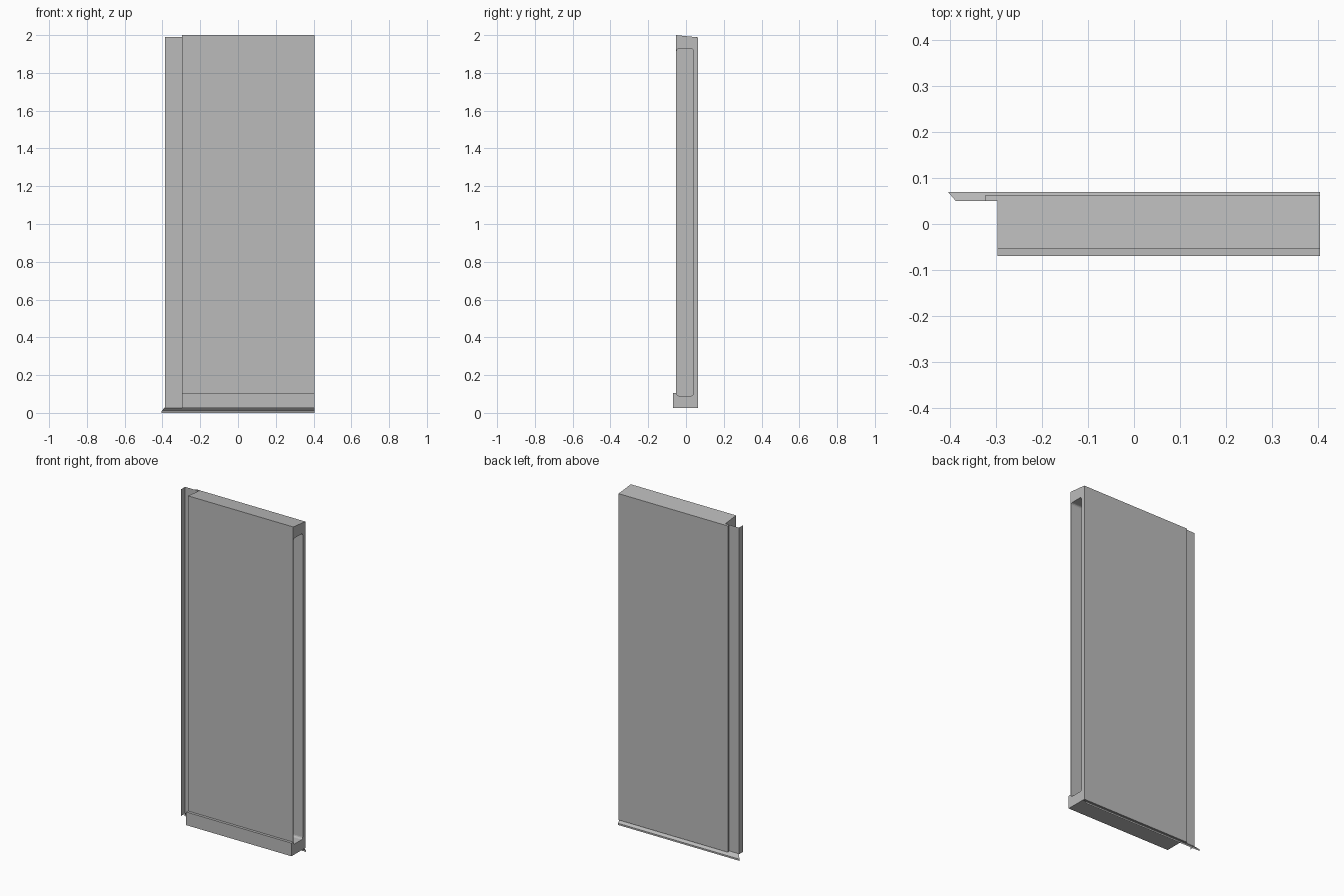
import bpy, bmesh, math

cube = bpy.data.objects.get("Cube")
if cube:
    bpy.data.objects.remove(cube, do_unlink=True)

grey = bpy.data.materials.new("panel grey")
grey.use_nodes = True
colour = (0.5, 0.5, 0.5, 1)
grey.diffuse_color = colour
grey.node_tree.nodes["Principled BSDF"].inputs["Base Color"].default_value = colour

LEFT, RIGHT, JAMB = -0.296, 0.404, -0.387
BASE, BACK, REBATE = 0.027, 0.063, 0.05


def finish(name, bm):
    mesh = bpy.data.meshes.new(name)
    bm.to_mesh(mesh)
    bm.free()
    mesh.materials.append(grey)
    obj = bpy.data.objects.new(name, mesh)
    bpy.context.collection.objects.link(obj)
    return obj


def prism(name, profile, x0, x1):
    """Extrude a (y, z) profile along x."""
    bm = bmesh.new()
    face = bm.faces.new([bm.verts.new((x0, y, z)) for y, z in profile])
    ext = bmesh.ops.extrude_face_region(bm, geom=[face])
    verts = [v for v in ext["geom"] if isinstance(v, bmesh.types.BMVert)]
    bmesh.ops.translate(bm, verts=verts, vec=(x1 - x0, 0, 0))
    bmesh.ops.recalc_face_normals(bm, faces=bm.faces)
    return finish(name, bm)


def sheet(name, lines):
    """Join successive lines of points with a thin folded sheet."""
    bm = bmesh.new()
    rows = [[bm.verts.new(p) for p in line] for line in lines]
    for a, b in zip(rows, rows[1:]):
        bm.faces.new((a[0], a[1], b[1], b[0]))
    return finish(name, bm)


def rounded(y0, y1, z0, z1, r, steps=3):
    """Rounded rectangle profile."""
    pts = []
    corners = ((y1 - r, z1 - r), (y0 + r, z1 - r), (y0 + r, z0 + r), (y1 - r, z0 + r))
    for i, (cy, cz) in enumerate(corners):
        for s in range(steps + 1):
            a = math.pi / 2 * (i + s / steps)
            pts.append((cy + r * math.cos(a), cz + r * math.sin(a)))
    return pts


# Main body with sloping top and projecting bottom rail
body = prism("panel_body", [
    (-0.069, BASE), (BACK, BASE), (BACK, 1.988), (-0.053, 2.0),
    (-0.053, 0.106), (-0.069, 0.106)], LEFT, RIGHT)

# Deep hollow open at the left-hand edge
cutter = prism("hollow_cutter", rounded(-0.049, 0.038, 0.09, 1.928, 0.012),
               LEFT + 0.004, RIGHT + 0.1)
cutter.hide_render = True
mod = body.modifiers.new("hollow", "BOOLEAN")
mod.operation = "DIFFERENCE"
mod.solver = "EXACT"
mod.object = cutter
bpy.context.view_layer.objects.active = body
bpy.ops.object.modifier_apply(modifier=mod.name)
bpy.data.objects.remove(cutter, do_unlink=True)

# Back skin lapping past the body
prism("back_lap", [(REBATE, BASE), (BACK, BASE), (BACK, 1.988), (REBATE, 1.99)],
      -0.322, LEFT)

# Folded jamb flashing beside the body
sheet("jamb_flashing", [
    [(x, y, BASE), (x, y, 1.99)]
    for x, y in ((JAMB, 0.013), (JAMB, REBATE), (-0.322, REBATE))])

# Sloping drip flashing with a mitred end and a short lip
sheet("drip_flashing", [
    [(x, y, z), (RIGHT, y, z)]
    for x, y, z in ((JAMB, REBATE, 0.03), (-RIGHT, 0.07, 0.01), (-RIGHT, 0.07, 0.0))])
